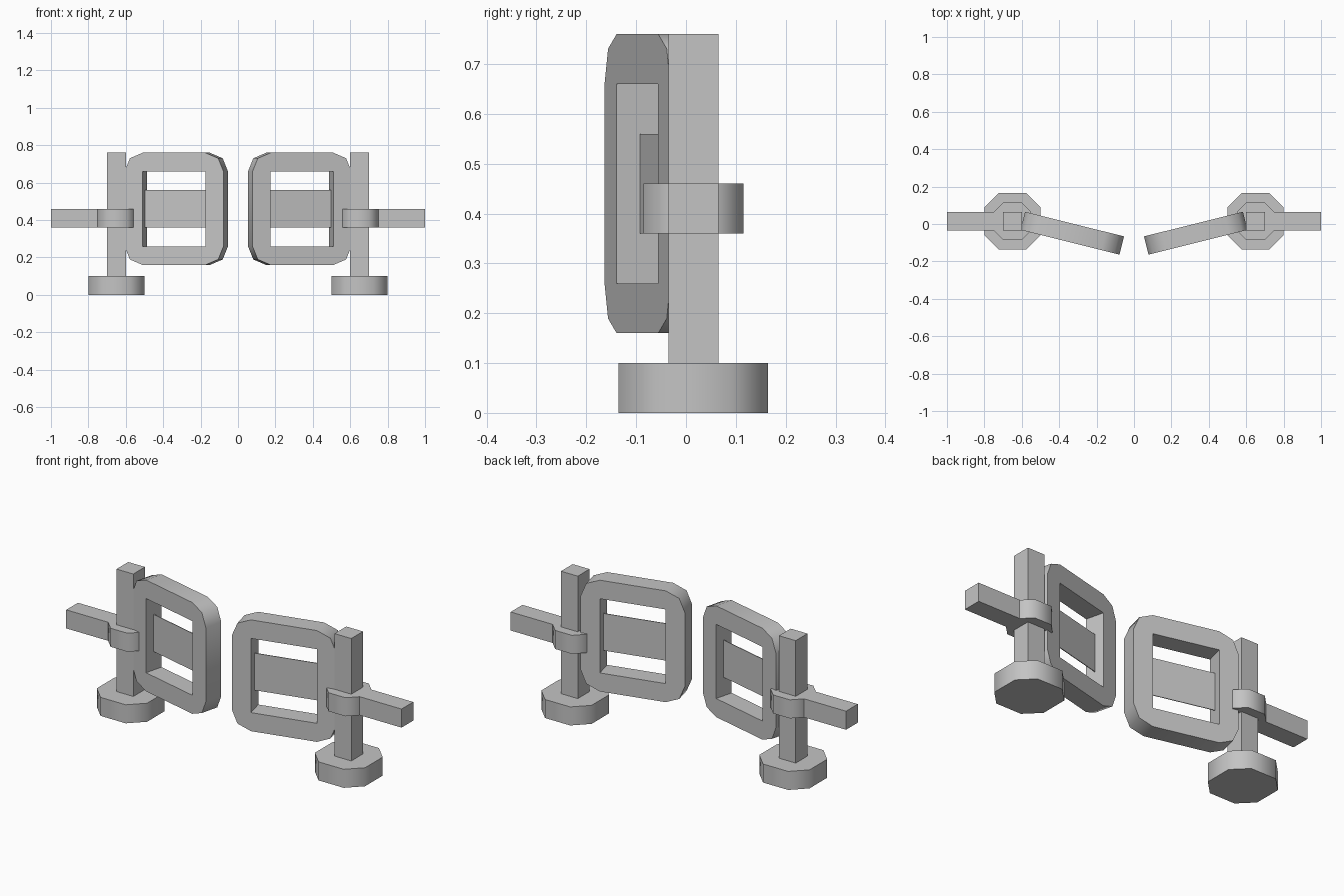
import bpy
import bmesh
from math import radians
from mathutils import Matrix

if "Cube" in bpy.data.objects:
    bpy.data.objects.remove(bpy.data.objects["Cube"], do_unlink=True)

GREY = (0.55, 0.55, 0.55, 1.0)
grey = bpy.data.materials.new("plain grey")
grey.use_nodes = True
grey.diffuse_color = GREY
grey.node_tree.nodes["Principled BSDF"].inputs["Base Color"].default_value = GREY

TILT = radians(14)      # how far each panel swings forward
DEPTH = 0.015           # depth position of posts, bases and arms


def box(name, size, loc, turn=0.0, axis=None, bevel=0.0, segments=1):
    """A box whose edges along one axis may be bevelled."""
    bm = bmesh.new()
    bmesh.ops.create_cube(bm, size=1, matrix=Matrix.Diagonal((*size, 1)))
    if axis is not None:
        edges = [e for e in bm.edges
                 if abs((e.verts[0].co - e.verts[1].co)[axis]) > 0.001]
        bmesh.ops.bevel(bm, geom=edges, offset=bevel, segments=segments,
                        profile=0.5, affect='EDGES')
    return finish(name, bm, loc, turn)


def finish(name, bm, loc, turn):
    mesh = bpy.data.meshes.new(name)
    bm.to_mesh(mesh)
    bm.free()
    mesh.materials.append(grey)
    obj = bpy.data.objects.new(name, mesh)
    obj.location = loc
    obj.rotation_euler.z = turn
    bpy.context.collection.objects.link(obj)
    return obj


def select(obj):
    bpy.ops.object.select_all(action='DESELECT')
    obj.select_set(True)
    bpy.context.view_layer.objects.active = obj


def smooth(obj):
    select(obj)
    bpy.ops.object.shade_smooth_by_angle(angle=radians(60))


for side, s in (("left", 1), ("right", -1)):
    # Eight-sided base, square post, collar and outer arm
    smooth(box(side + "_base", (0.3, 0.3, 0.1), (s * 0.65, DEPTH, 0.05),
               axis=2, bevel=0.075))
    box(side + "_post", (0.1, 0.1, 0.66), (s * 0.65, DEPTH, 0.43))
    smooth(box(side + "_collar", (0.2, 0.2, 0.1), (s * 0.65, DEPTH, 0.41),
               axis=2, bevel=0.05))
    box(side + "_arm", (0.25, 0.1, 0.1), (s * 0.875, DEPTH, 0.41))

    # Rounded panel frame with a rectangular opening
    centre, turn = (s * 0.33, -0.049, 0.46), s * TILT
    frame = box(side + "_panel_frame", (0.545, 0.1, 0.6), centre, turn,
                axis=1, bevel=0.1, segments=2)
    cutter = box("opening_cutter", (0.345, 0.3, 0.4), centre, turn)
    cutter.hide_render = True
    select(frame)
    cut = frame.modifiers.new("opening", 'BOOLEAN')
    cut.operation = 'DIFFERENCE'
    cut.solver = 'EXACT'
    cut.object = cutter
    bpy.ops.object.modifier_apply(modifier=cut.name)
    bpy.data.objects.remove(cutter, do_unlink=True)
    smooth(frame)

    # Thin crossbar in the middle of the opening
    box(side + "_panel_crossbar", (0.345, 0.004, 0.2), centre, turn)
